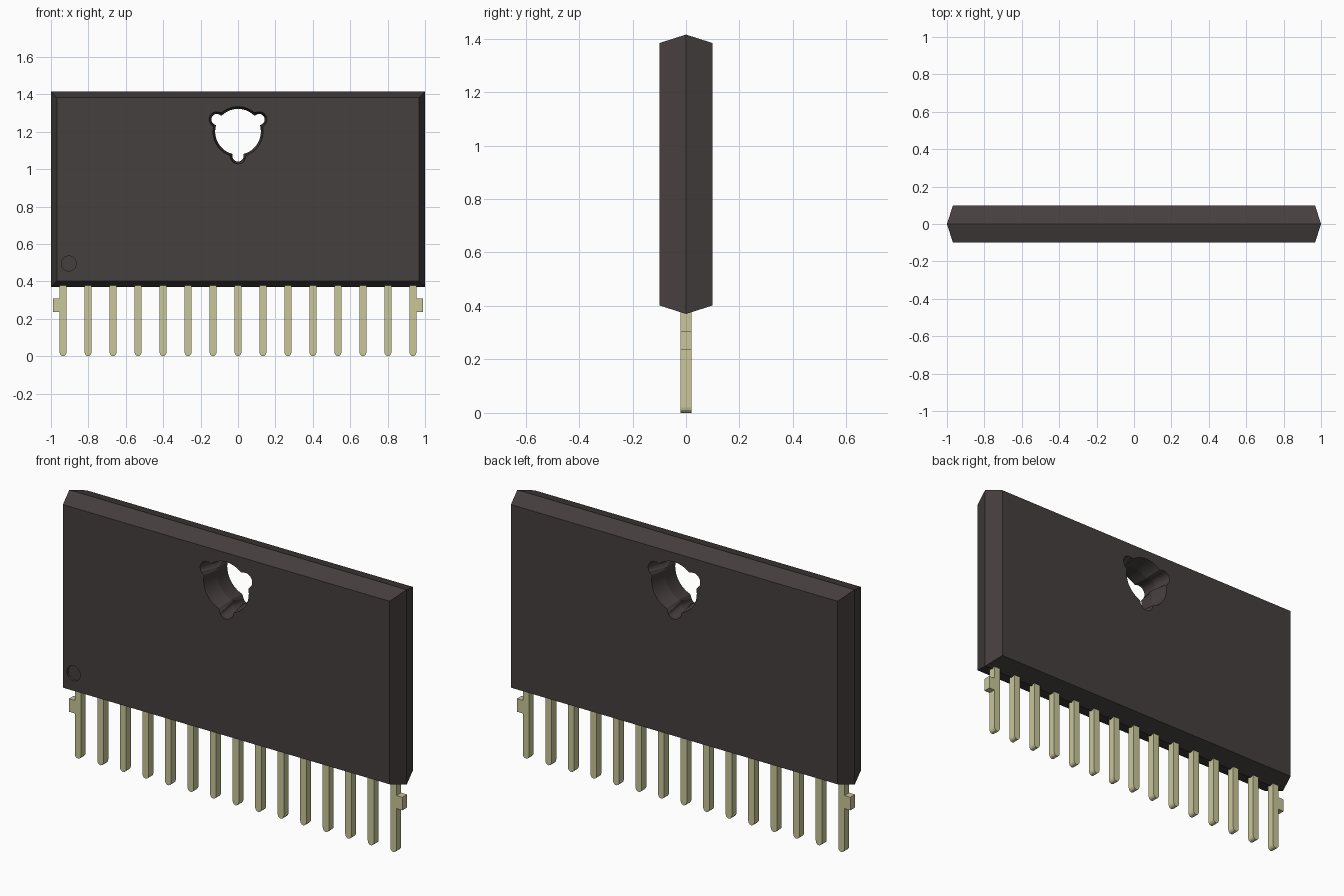
import bpy
import bmesh
from math import sin, cos, pi, sqrt

old = bpy.data.objects.get("Cube")
if old:
    bpy.data.objects.remove(old, do_unlink=True)


def material(name, colour):
    mat = bpy.data.materials.new(name)
    mat.use_nodes = True
    mat.diffuse_color = (*colour, 1)
    mat.node_tree.nodes["Principled BSDF"].inputs["Base Color"].default_value = (*colour, 1)
    return mat


def loft(name, sections, mat):
    """Join matching (x, z) outlines, each placed at its own y, into a closed solid."""
    bm = bmesh.new()
    rings = [[bm.verts.new((x, y, z)) for x, z in pts] for y, pts in sections]
    n = len(rings[0])
    for a, b in zip(rings, rings[1:]):
        for i in range(n):
            j = (i + 1) % n
            bm.faces.new((a[i], a[j], b[j], b[i]))
    bm.faces.new(rings[0])
    bm.faces.new(rings[-1])
    bmesh.ops.recalc_face_normals(bm, faces=bm.faces)
    mesh = bpy.data.meshes.new(name)
    bm.to_mesh(mesh)
    bm.free()
    mesh.materials.append(mat)
    obj = bpy.data.objects.new(name, mesh)
    bpy.context.collection.objects.link(obj)
    return obj


def rectangle(x0, x1, z0, z1):
    return [(x0, z0), (x1, z0), (x1, z1), (x0, z1)]


def circle(cx, cz, r, n=32):
    return [(cx + r * cos(2 * pi * i / n), cz + r * sin(2 * pi * i / n)) for i in range(n)]


def lobed_outline(grow, n=180):
    """Round hole with three small round lobes, one pointing down."""
    main, lobe, reach, centre_z = 0.122 + grow, 0.03 + grow, 0.13, 1.2
    pts = []
    for i in range(n):
        t = 2 * pi * i / n
        r = main
        for k in range(3):
            d = t - (pi / 6 + k * 2 * pi / 3)
            inside = lobe ** 2 - (reach * sin(d)) ** 2
            if inside > 0 and cos(d) > 0:
                r = max(r, reach * cos(d) + sqrt(inside))
        pts.append((r * cos(t), centre_z + r * sin(t)))
    return pts


def cut(target, cutter):
    mod = target.modifiers.new(cutter.name, 'BOOLEAN')
    mod.operation = 'DIFFERENCE'
    mod.solver = 'EXACT'
    mod.object = cutter
    bpy.context.view_layer.objects.active = target
    bpy.ops.object.modifier_apply(modifier=mod.name)
    bpy.data.objects.remove(cutter, do_unlink=True)


black = material("black plastic", (0.062, 0.05, 0.05))
metal = material("pale gold metal", (0.58, 0.57, 0.32))

# Moulded body, widest along its middle plane
HALF = 0.1
face = rectangle(-0.968, 0.968, 0.402, 1.383)
body = loft("body", [(-HALF, face), (0, rectangle(-1, 1, 0.37, 1.415)), (HALF, face)], black)

# Tapered mounting hole
wide = lobed_outline(0.013)
cut(body, loft("hole_cutter", [(-HALF - 0.01, wide), (0, lobed_outline(0)), (HALF + 0.01, wide)], black))

# First pin marker dimple
dot = circle(-0.905, 0.495, 0.04)
cut(body, loft("dimple_cutter", [(-HALF - 0.02, dot), (-HALF + 0.012, dot)], black))

# Row of pins with rounded tips
PITCH, W, T = 0.1336, 0.0185, 0.02
for i in range(15):
    x = (i - 7) * PITCH
    tip = [(x + W * cos(a), 0.02 + 0.02 * sin(a)) for a in [pi + pi * k / 6 for k in range(7)]]
    outline = tip + [(x + W, 0.4), (x - W, 0.4)]
    loft(f"pin_{i + 1}", [(-T, outline), (T, outline)], metal)

# Side tabs on the outer pins
for side, name in ((-1, "right_tab"), (1, "left_tab")):
    outline = rectangle(side * (7 * PITCH + W), side * 0.988, 0.237, 0.307)
    loft(name, [(-T, outline), (T, outline)], metal)

# Smooth hole walls, sharp everywhere else
bpy.ops.object.select_all(action='DESELECT')
body.select_set(True)
bpy.context.view_layer.objects.active = body
bpy.ops.object.shade_smooth_by_angle(angle=0.2)
